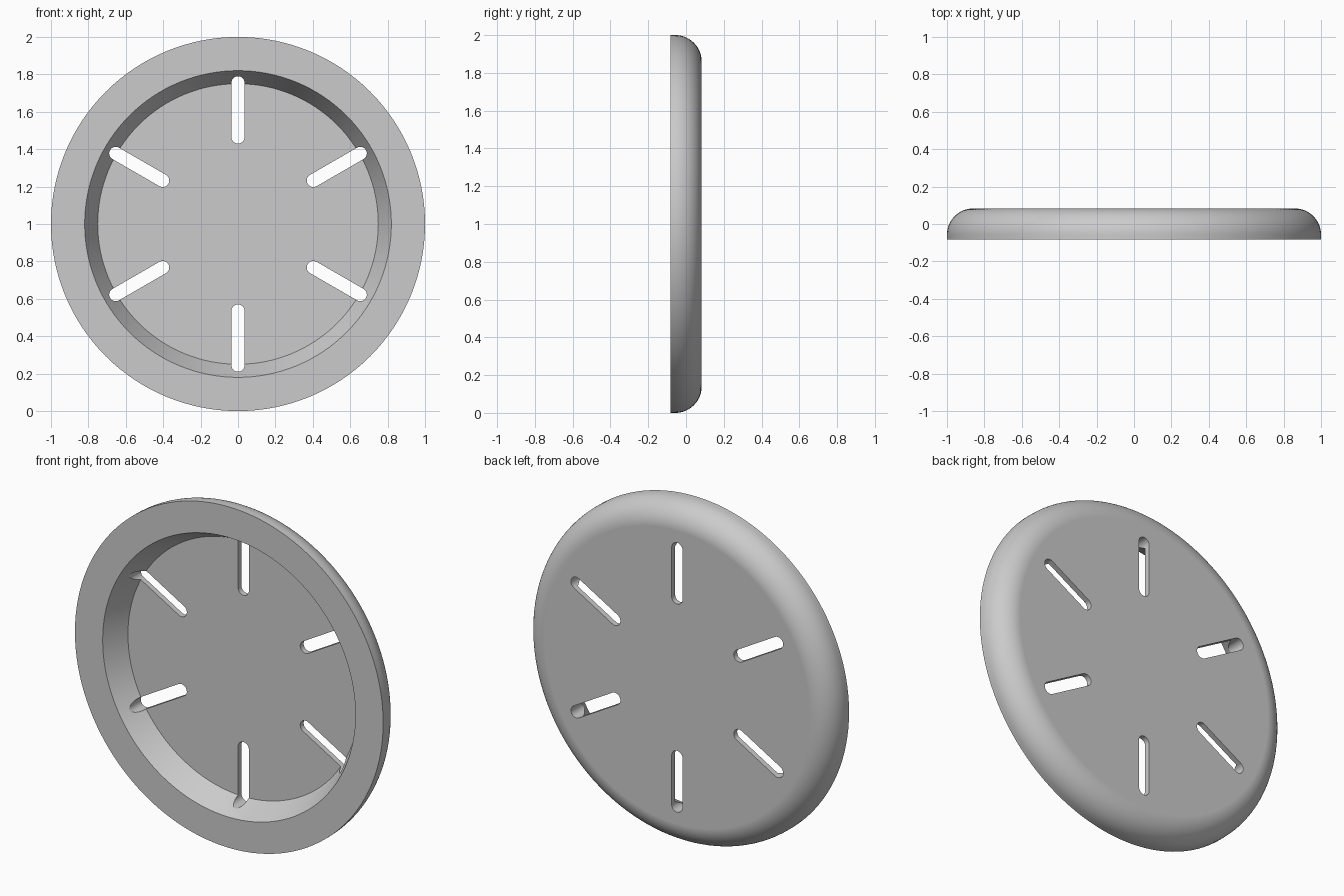
import bpy, bmesh
from math import sin, cos, pi, radians
from mathutils import Matrix, Vector

if "Cube" in bpy.data.objects:
    bpy.data.objects.remove(bpy.data.objects["Cube"], do_unlink=True)

HALF = 0.083       # half of the thickness
ROUND = 0.14       # radius of the rounded back edge
FLOOR = 0.051      # depth of the recessed floor
SEGMENTS = 128

grey = bpy.data.materials.new("plain grey")
grey.use_nodes = True
colour = (0.6, 0.6, 0.6, 1)
grey.diffuse_color = colour
grey.node_tree.nodes["Principled BSDF"].inputs["Base Color"].default_value = colour


def make_object(name, bm):
    bmesh.ops.recalc_face_normals(bm, faces=bm.faces)
    mesh = bpy.data.meshes.new(name)
    bm.to_mesh(mesh)
    bm.free()
    mesh.materials.append(grey)
    obj = bpy.data.objects.new(name, mesh)
    bpy.context.collection.objects.link(obj)
    return obj


# Dished disc: turned profile with flat rim, conical wall and rounded back edge
profile = [(0.75, FLOOR), (0.82, -HALF), (1.0, -HALF)]
for i in range(17):
    a = i / 16 * pi / 2
    profile.append((1 - ROUND + ROUND * cos(a), HALF - ROUND + ROUND * sin(a)))

bm = bmesh.new()
rings = []
for r, y in profile:
    rings.append([bm.verts.new((r * cos(t), y, 1 + r * sin(t)))
                  for t in (2 * pi * k / SEGMENTS for k in range(SEGMENTS))])
for a, b in zip(rings, rings[1:]):
    for k in range(SEGMENTS):
        n = (k + 1) % SEGMENTS
        bm.faces.new((a[k], a[n], b[n], b[k]))
bm.faces.new(rings[0])     # recessed floor
bm.faces.new(rings[-1])    # flat back
disc = make_object("slotted_disc", bm)

# Six round-ended slots, arranged radially
bm = bmesh.new()
for s in range(6):
    turn = Matrix.Rotation(s * pi / 3, 4, 'Y')
    outline = []
    for end, start in ((0.755, 0), (0.465, pi)):
        for i in range(13):
            a = start + pi * i / 12
            p = Vector((0.035 * cos(a), -0.3, end + 0.035 * sin(a)))
            outline.append(bm.verts.new(turn @ p + Vector((0, 0, 1))))
    face = bm.faces.new(outline)
    extruded = bmesh.ops.extrude_face_region(bm, geom=[face], use_keep_orig=True)
    top = [v for v in extruded["geom"] if isinstance(v, bmesh.types.BMVert)]
    bmesh.ops.translate(bm, verts=top, vec=(0, 0.6, 0))
cutter = make_object("slot_cutter", bm)
cutter.hide_render = True

bpy.ops.object.select_all(action='DESELECT')
disc.select_set(True)
bpy.context.view_layer.objects.active = disc
cut = disc.modifiers.new("slots", 'BOOLEAN')
cut.operation = 'DIFFERENCE'
cut.solver = 'EXACT'
cut.object = cutter
bpy.ops.object.modifier_apply(modifier=cut.name)
bpy.data.objects.remove(cutter, do_unlink=True)

# Smooth curves with crisp edges and flat large faces
bpy.ops.object.shade_smooth_by_angle(angle=radians(25))
weighted = disc.modifiers.new("flat_faces", 'WEIGHTED_NORMAL')
weighted.keep_sharp = True
